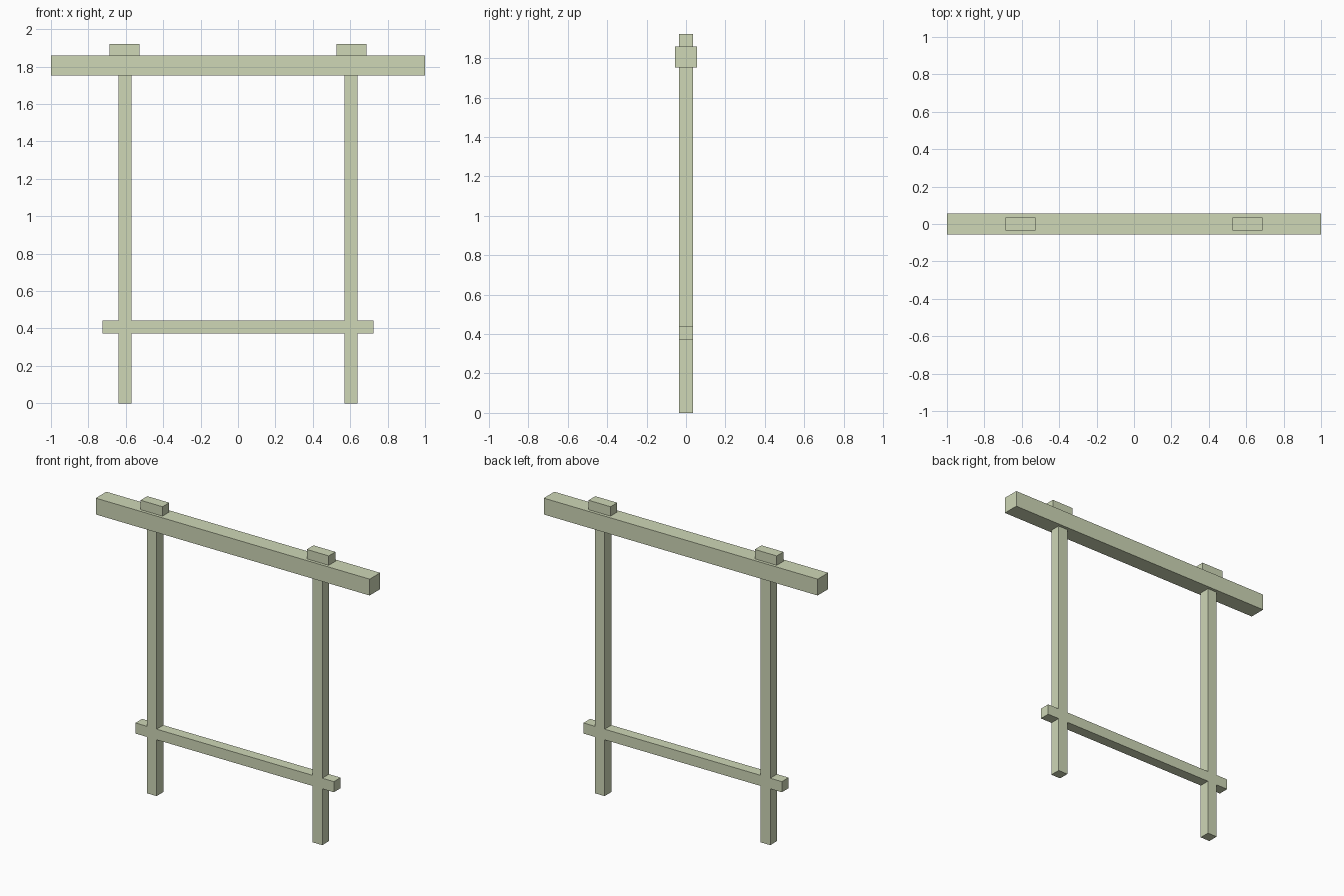
import bpy
import bmesh

if "Cube" in bpy.data.objects:
    bpy.data.objects.remove(bpy.data.objects["Cube"])

POST_X, HALF = 0.605, 0.035        # post centre, half thickness of the light timber
RAIL_X, RAIL_Z0, RAIL_Z1 = 0.725, 0.372, 0.442
BEAM_Z0, BEAM_Z1, CAP_Z = 1.752, 1.86, 1.922

timber = bpy.data.materials.new("timber")
timber.diffuse_color = (0.62, 0.68, 0.47, 1)
timber.use_nodes = True
timber.node_tree.nodes["Principled BSDF"].inputs["Base Color"].default_value = timber.diffuse_color


def extrude_profile(name, points, half_depth):
    """Extrude an x-z outline evenly about y = 0."""
    bm = bmesh.new()
    face = bm.faces.new([bm.verts.new((x, -half_depth, z)) for x, z in points])
    side = bmesh.ops.extrude_face_region(bm, geom=[face], use_keep_orig=True)
    verts = [v for v in side["geom"] if isinstance(v, bmesh.types.BMVert)]
    bmesh.ops.translate(bm, verts=verts, vec=(0, 2 * half_depth, 0))
    bmesh.ops.recalc_face_normals(bm, faces=bm.faces)
    mesh = bpy.data.meshes.new(name)
    bm.to_mesh(mesh)
    bm.free()
    mesh.materials.append(timber)
    obj = bpy.data.objects.new(name, mesh)
    bpy.context.collection.objects.link(obj)
    return obj


def rect(x0, x1, z0, z1):
    return [(x0, z0), (x1, z0), (x1, z1), (x0, z1)]


# Posts and through-rail, flush, as one H-shaped outline
xi, xo = POST_X - HALF, POST_X + HALF
right = [(xi, RAIL_Z0), (xi, 0), (xo, 0), (xo, RAIL_Z0),
         (RAIL_X, RAIL_Z0), (RAIL_X, RAIL_Z1),
         (xo, RAIL_Z1), (xo, BEAM_Z0), (xi, BEAM_Z0), (xi, RAIL_Z1)]
left = [(-x, z) for x, z in reversed(right)]
extrude_profile("posts_and_rail", right + left, HALF)

# Heavy top beam
extrude_profile("top_beam", rect(-1, 1, BEAM_Z0, BEAM_Z1), 0.055)

# Cap blocks above the posts
for label, s in (("left", -1), ("right", 1)):
    cx = s * (POST_X + 0.002)
    extrude_profile(f"{label}_cap_block", rect(cx - 0.08, cx + 0.08, BEAM_Z1, CAP_Z), HALF)
